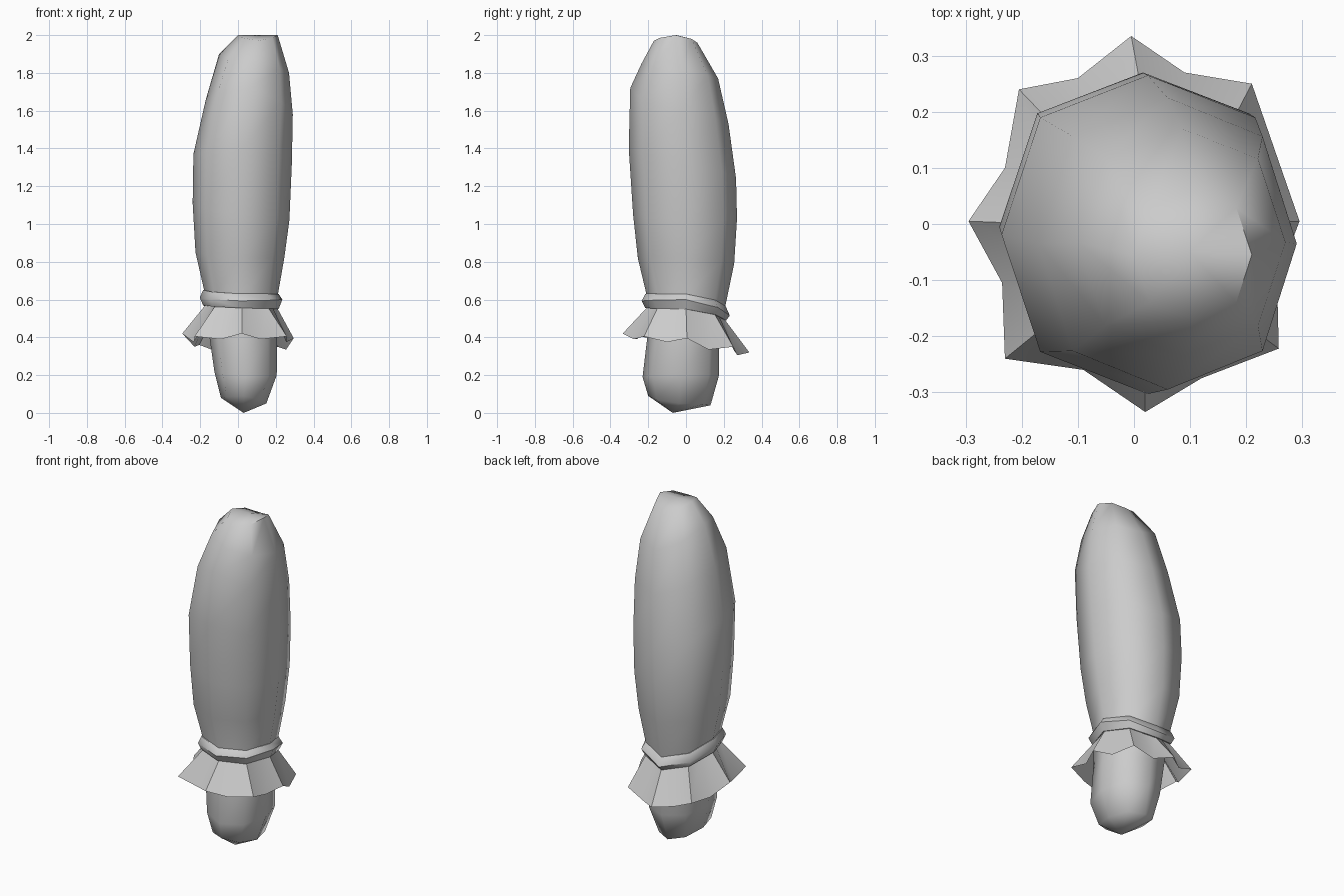
import bpy, bmesh, math


def make_object(name, bm, angle):
    bmesh.ops.recalc_face_normals(bm, faces=bm.faces)
    mesh = bpy.data.meshes.new(name)
    bm.to_mesh(mesh)
    bm.free()
    ob = bpy.data.objects.new(name, mesh)
    bpy.context.collection.objects.link(ob)
    bpy.ops.object.select_all(action='DESELECT')
    bpy.context.view_layer.objects.active = ob
    ob.select_set(True)
    bpy.ops.object.shade_smooth_by_angle(angle=math.radians(angle))
    return ob


def octagon(ring):
    """Eight points from x/y extents and the heights at left, right, front, back."""
    xl, xr, yf, yb, zl, zr, zf, zb = ring
    pts = []
    for i in range(8):
        a = i * math.pi / 4
        c, s = math.cos(a), math.sin(a)
        k = 1.04 if i % 2 else 1.0
        z = c * c * (zr if c > 0 else zl) + s * s * (zb if s > 0 else zf)
        pts.append(((xl + xr) / 2 + (xr - xl) / 2 * c * k,
                    (yf + yb) / 2 + (yb - yf) / 2 * s * k, z))
    return pts


def loft(name, loops, angle, bottom=None, top=None, closed=False):
    bm = bmesh.new()
    rows = [[bm.verts.new(p) for p in loop] for loop in loops]
    pairs = list(zip(rows, rows[1:]))
    if closed:
        pairs.append((rows[-1], rows[0]))
    for a, b in pairs:
        n = len(a)
        for i in range(n):
            j = (i + 1) % n
            bm.faces.new((a[i], a[j], b[j], b[i]))
    for row, tip in ((rows[0], bottom), (rows[-1], top)):
        if tip:
            v = bm.verts.new(tip)
            for i in range(len(row)):
                bm.faces.new((row[i], row[(i + 1) % len(row)], v))
    return make_object(name, bm, angle)


# Main body: leaning eight-sided club with rounded ends
body = [
    (-0.09, 0.15, -0.20, 0.13, 0.08, 0.05, 0.09, 0.04),
    (-0.125, 0.205, -0.23, 0.175, 0.22, 0.20, 0.19, 0.20),
    (-0.155, 0.207, -0.205, 0.175, 0.43, 0.40, 0.40, 0.36),
    (-0.175, 0.21, -0.205, 0.205, 0.63, 0.62, 0.61, 0.55),
    (-0.225, 0.245, -0.255, 0.255, 0.85, 0.82, 0.82, 0.79),
    (-0.24, 0.272, -0.28, 0.27, 1.11, 1.02, 1.05, 1.03),
    (-0.236, 0.285, -0.303, 0.265, 1.37, 1.32, 1.40, 1.24),
    (-0.17, 0.29, -0.295, 0.225, 1.66, 1.58, 1.72, 1.53),
    (-0.10, 0.27, -0.235, 0.17, 1.90, 1.80, 1.85, 1.77),
    (0.0, 0.21, -0.17, 0.06, 2.0, 2.0, 1.97, 1.96),
]
loft("body", [octagon(r) for r in body], 60,
     bottom=(0.03, -0.07, 0.0), top=(0.10, -0.05, 2.0))

# Tied band around the neck
band = [
    (-0.165, 0.20, -0.195, 0.195, 0.645, 0.63, 0.635, 0.57),
    (-0.185, 0.215, -0.215, 0.21, 0.65, 0.63, 0.63, 0.565),
    (-0.202, 0.235, -0.235, 0.232, 0.61, 0.60, 0.593, 0.515),
    (-0.185, 0.215, -0.215, 0.213, 0.57, 0.55, 0.555, 0.49),
    (-0.155, 0.195, -0.19, 0.19, 0.57, 0.55, 0.555, 0.49),
]
loft("neck_band", [octagon(r) for r in band], 50, closed=True)

# Flared, pleated skirt below the band
neck = octagon((-0.165, 0.205, -0.20, 0.20, 0.58, 0.56, 0.565, 0.50))
collar = []
for i in range(8):
    p, q = neck[i], neck[(i + 1) % 8]
    collar += [p, tuple((u + v) / 2 for u, v in zip(p, q))]
hem = [
    (0.295, 0.005, 0.395), (0.255, 0.12, 0.335), (0.21, 0.25, 0.35), (0.09, 0.27, 0.305),
    (-0.005, 0.335, 0.32), (-0.10, 0.26, 0.32), (-0.205, 0.24, 0.36), (-0.23, 0.10, 0.35),
    (-0.295, 0.005, 0.42), (-0.235, -0.105, 0.375), (-0.23, -0.24, 0.405), (-0.09, -0.26, 0.39),
    (0.02, -0.335, 0.42), (0.12, -0.275, 0.39), (0.258, -0.222, 0.405), (0.255, -0.10, 0.375),
]
loft("skirt", [hem, collar], 40)
